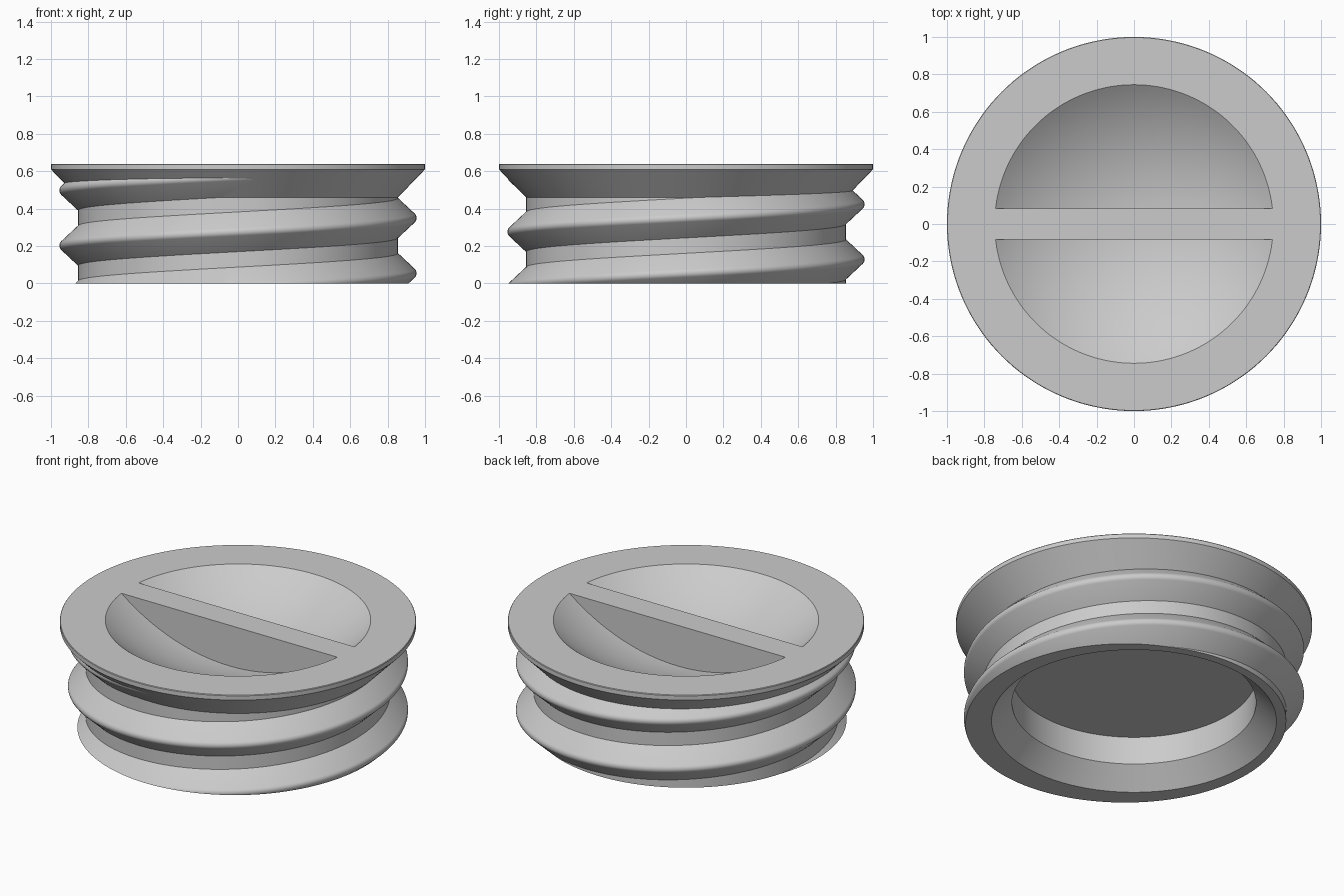
import bpy, bmesh
from math import sin, cos, pi, sqrt, radians

cube = bpy.data.objects.get("Cube")
if cube:
    bpy.data.objects.remove(cube)

SEGMENTS = 144
TOP = 0.64
PITCH = 0.295

grey = bpy.data.materials.new("light_grey")
grey.use_nodes = True
grey.diffuse_color = (0.6, 0.6, 0.6, 1)
grey.node_tree.nodes["Principled BSDF"].inputs["Base Color"].default_value = (0.6, 0.6, 0.6, 1)


def sweep(name, profile, start=0.0, turns=1.0, pitch=0.0):
    """Sweep an (r, z) profile around z; with a pitch it climbs as a capped helix."""
    bm = bmesh.new()
    steps = round(SEGMENTS * turns)
    rings = []
    for i in range(steps + 1):
        t = start + i / SEGMENTS
        a = 2 * pi * t
        rings.append([bm.verts.new((r * cos(a), r * sin(a), z + pitch * t)) for r, z in profile])
    count = len(profile)
    spans = count if pitch else count - 1
    for low, high in zip(rings, rings[1:]):
        for j in range(spans):
            k = (j + 1) % count
            bm.faces.new((low[j], high[j], high[k], low[k]))
    if pitch:
        bm.faces.new(rings[0])
        bm.faces.new(rings[-1])
    bmesh.ops.remove_doubles(bm, verts=bm.verts, dist=1e-5)
    bmesh.ops.recalc_face_normals(bm, faces=bm.faces)
    mesh = bpy.data.meshes.new(name)
    bm.to_mesh(mesh)
    bm.free()
    mesh.materials.append(grey)
    obj = bpy.data.objects.new(name, mesh)
    bpy.context.collection.objects.link(obj)
    return obj


def activate(obj):
    bpy.ops.object.select_all(action="DESELECT")
    obj.select_set(True)
    bpy.context.view_layer.objects.active = obj


def boolean(obj, cutter, operation):
    mod = obj.modifiers.new("cut", "BOOLEAN")
    mod.operation = operation
    mod.solver = "EXACT"
    mod.object = cutter
    activate(obj)
    bpy.ops.object.modifier_apply(modifier=mod.name)
    bpy.data.objects.remove(cutter)


# Hollow cap body: flat top, flared rim, straight core and stepped cavity
body = sweep("cap_body", [
    (0, TOP), (0.997, TOP), (1, TOP - 0.004), (1, 0.61), (0.855, 0.46), (0.855, 0),
    (0.80, 0), (0.685, 0.117), (0.685, 0.29), (0, 0.29)])

# Two halves of a shallow spherical dish, leaving the grip bar between them
rim, depth, bar = 0.745, 0.255, 0.084
radius = (rim ** 2 + depth ** 2) / (2 * depth)
centre = TOP - depth + radius
bowl = [(0.82 * i / 24, centre - sqrt(radius ** 2 - (0.82 * i / 24) ** 2)) for i in range(25)]
for side in (-1, 1):
    dish = sweep("dish_cutter", bowl + [(0, bowl[-1][1])])
    bm = bmesh.new()
    bm.from_mesh(dish.data)
    cut = bmesh.ops.bisect_plane(bm, geom=bm.verts[:] + bm.edges[:] + bm.faces[:],
                                 plane_co=(0, side * bar, 0), plane_no=(0, -side, 0), clear_outer=True)
    edges = [e for e in cut["geom_cut"] if isinstance(e, bmesh.types.BMEdge)]
    bmesh.ops.contextual_create(bm, geom=edges)
    bmesh.ops.recalc_face_normals(bm, faces=bm.faces)
    bm.to_mesh(dish.data)
    bm.free()
    boolean(body, dish, "DIFFERENCE")

# Helical thread with a rounded crest, running out into the flared rim
crest, curve = 0.955, 0.03
arc = [radians(-45 + 15 * i) for i in range(7)]
ridge = [(crest - curve + curve * cos(a), curve * sin(a)) for a in arc]
profile = [(0.85, -0.111), *ridge, (0.85, 0.111)]
profile = [(r, z + 0.055) for r, z in profile]
thread = sweep("screw_thread", profile, start=-0.75, turns=2.6, pitch=PITCH)

# Trim the thread flush with the base and below the top
trim = sweep("thread_trim", [(0, 0), (1.2, 0), (1.2, 0.62), (0, 0.62)])
boolean(thread, trim, "INTERSECT")

for obj in (body, thread):
    activate(obj)
    bpy.ops.object.shade_smooth_by_angle(angle=radians(25))
